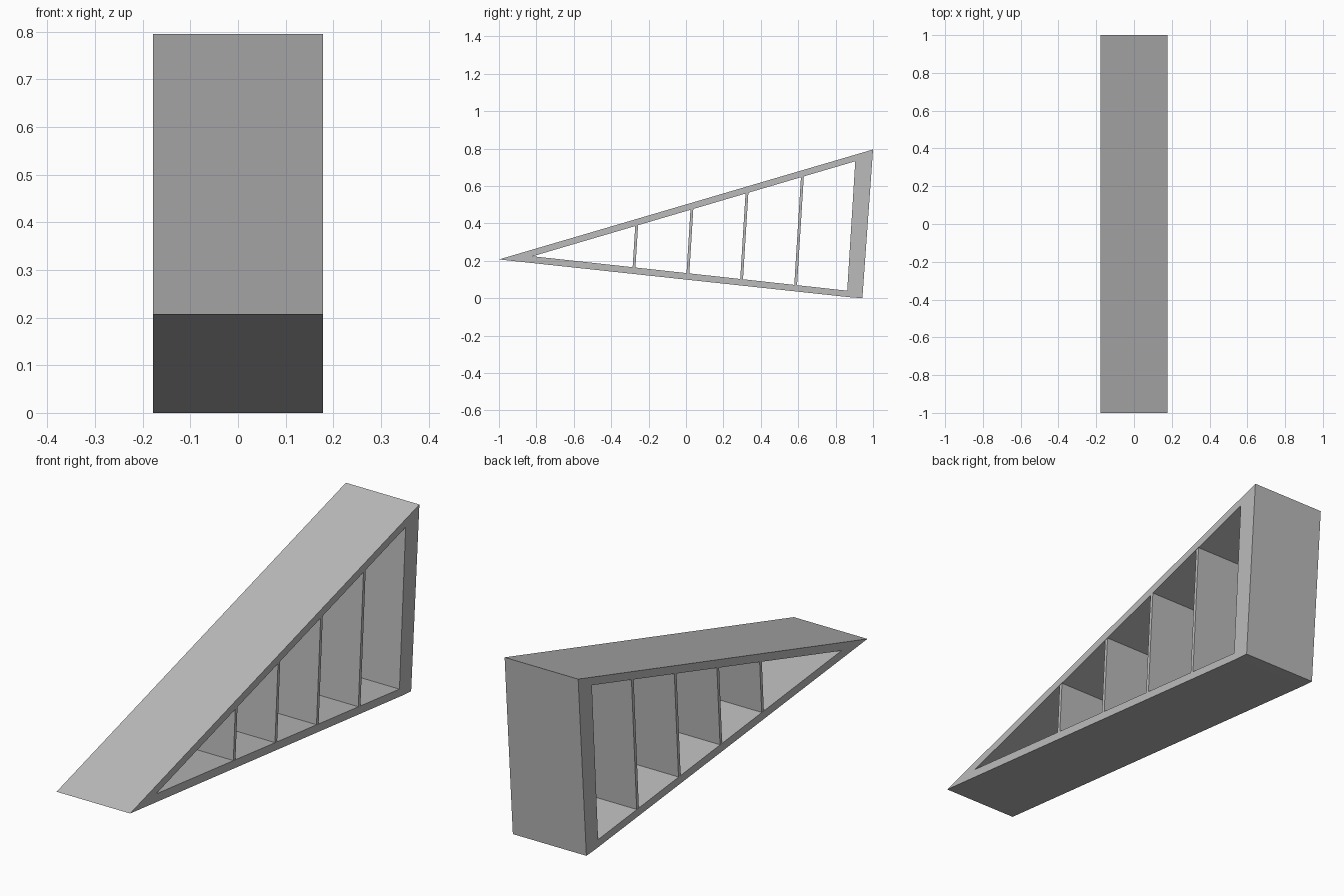
import bpy, bmesh
from mathutils import Vector

cube = bpy.data.objects.get("Cube")
if cube:
    bpy.data.objects.remove(cube, do_unlink=True)

HALF_WIDTH = 0.178

grey = bpy.data.materials.new("plain_grey")
grey.use_nodes = True
colour = (0.5, 0.5, 0.5, 1)
grey.diffuse_color = colour
grey.node_tree.nodes["Principled BSDF"].inputs["Base Color"].default_value = colour


def extrude_profile(name, points, faces, half_width):
    """Extrude side-profile faces, given as (y, z) points, across x."""
    bm = bmesh.new()
    verts = [bm.verts.new((-half_width, y, z)) for y, z in points]
    for face in faces:
        bm.faces.new([verts[i] for i in face])
    grown = bmesh.ops.extrude_face_region(bm, geom=bm.faces[:], use_keep_orig=True)
    moved = [v for v in grown["geom"] if isinstance(v, bmesh.types.BMVert)]
    bmesh.ops.translate(bm, verts=moved, vec=(2 * half_width, 0, 0))
    bmesh.ops.recalc_face_normals(bm, faces=bm.faces[:])
    mesh = bpy.data.meshes.new(name)
    bm.to_mesh(mesh)
    bm.free()
    mesh.materials.append(grey)
    obj = bpy.data.objects.new(name, mesh)
    bpy.context.collection.objects.link(obj)
    return obj


# Wedge frame: open triangular ring with a small flat at the lower back corner
outer = [(-1, 0.207), (1, 0.795), (0.943, 0), (0.885, 0.004)]
inner = [(-0.82, 0.224), (0.905, 0.732), (0.862, 0.04)]
ring = [(0, 1, 5, 4), (1, 2, 6, 5), (2, 3, 0, 4, 6)]
extrude_profile("wedge_frame", outer + inner, ring, HALF_WIDTH)

# Upright ribs, parallel to the back wall, sunk slightly into both panels
tip, top, bottom = (Vector(p) for p in inner)
lean = (top - bottom).normalized()
SINK = 0.006
HALF_RIB = 0.0075


def meet(y, a, b):
    """Where a leaning line through (y, 0) crosses the line a-b."""
    side = b - a
    start = Vector((y, 0))
    gap = a - start
    t = (gap.x * side.y - gap.y * side.x) / (lean.x * side.y - lean.y * side.x)
    return start + lean * t


for number, foot in enumerate((-0.288, 0.002, 0.291, 0.582), 1):
    left, right = foot - HALF_RIB, foot + HALF_RIB
    corners = [
        meet(left, tip, bottom) - lean * SINK,
        meet(right, tip, bottom) - lean * SINK,
        meet(right, tip, top) + lean * SINK,
        meet(left, tip, top) + lean * SINK,
    ]
    extrude_profile(f"rib_{number}", corners, [(0, 1, 2, 3)], HALF_WIDTH - 0.001)
